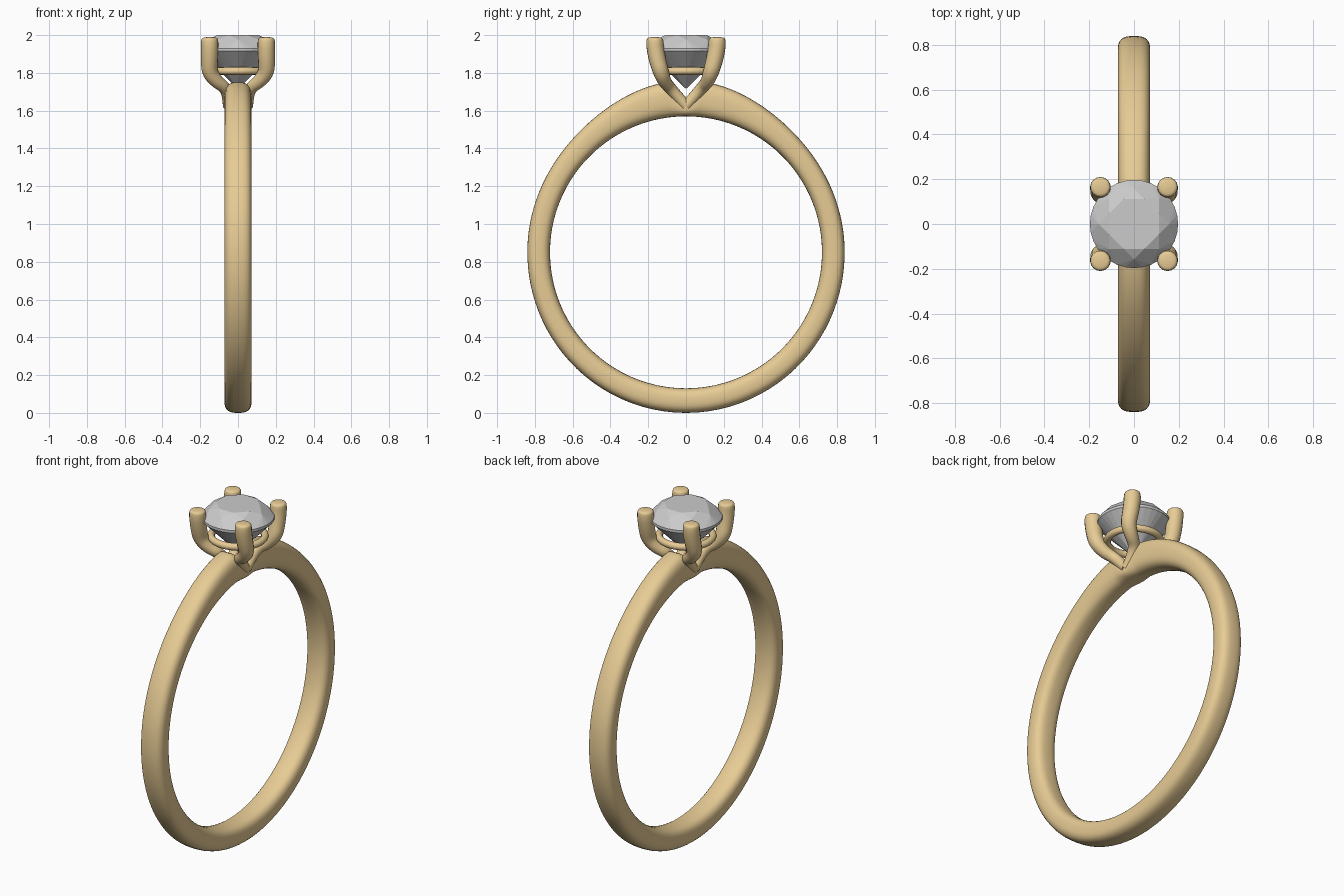
import bpy, bmesh
from math import pi, sin, cos, exp

if "Cube" in bpy.data.objects:
    bpy.data.objects.remove(bpy.data.objects["Cube"])

gold = bpy.data.materials.new("gold")
gold.diffuse_color = (0.8, 0.6, 0.3, 1)
gold.use_nodes = True
gold.node_tree.nodes["Principled BSDF"].inputs["Base Color"].default_value = gold.diffuse_color


def add_object(name, bm, mat=None):
    bmesh.ops.recalc_face_normals(bm, faces=bm.faces)
    me = bpy.data.meshes.new(name)
    bm.to_mesh(me)
    bm.free()
    ob = bpy.data.objects.new(name, me)
    bpy.context.collection.objects.link(ob)
    if mat:
        me.materials.append(mat)
    return ob


def smooth(ob, angle):
    bpy.ops.object.select_all(action='DESELECT')
    ob.select_set(True)
    bpy.context.view_layer.objects.active = ob
    bpy.ops.object.shade_smooth_by_angle(angle=angle)


def spow(v, p):
    return (1 if v >= 0 else -1) * abs(v) ** p


# band: rounded section swept round the finger hole, thicker at the top,
# with a V-shaped saddle under the stone
CZ, INNER, SIDES, HALF = 0.85, 0.72, 32, 70


def outer_radius(t):
    t = abs(t)
    shoulder = 0.84 + 0.07 * exp(-(t / 0.55) ** 2) + 0.01 * max(0, -cos(t)) ** 2
    saddle = 0.805 + 4.65 * t ** 1.69
    return min(shoulder, saddle)


half = [pi * (i / HALF) ** 1.6 for i in range(HALF + 1)]
angles = [-t for t in reversed(half[1:])] + half[:-1]
bm = bmesh.new()
rings = []
for t in angles:
    ro = outer_radius(t)
    mid, thick = (ro + INNER) / 2, (ro - INNER) / 2
    ring = []
    for k in range(SIDES):
        a = 2 * pi * k / SIDES
        x = 0.072 * spow(cos(a), 0.7)
        r = mid + thick * spow(sin(a), 0.75)
        ring.append(bm.verts.new((x, r * sin(t), CZ + r * cos(t))))
    rings.append(ring)
for i, a in enumerate(rings):
    b = rings[(i + 1) % len(rings)]
    for k in range(SIDES):
        n = (k + 1) % SIDES
        bm.faces.new((a[k], a[n], b[n], b[k]))
smooth(add_object("band", bm, gold), 0.7)

# four prongs: tapered tubes rising out of the saddle, domed at the top
path = [(.050, .000, 1.625, .030), (.053, .045, 1.675, .030), (.070, .088, 1.725, .032),
        (.115, .115, 1.755, .036), (.152, .133, 1.805, .042), (.151, .152, 1.87, .045),
        (.150, .163, 1.93, .046), (.150, .165, 1.965, .046), (.150, .165, 1.984, .042),
        (.150, .165, 1.989, .022), (.150, .165, 1.990, .001)]
cu = bpy.data.curves.new("prongs", 'CURVE')
cu.dimensions = '3D'
cu.bevel_depth = 1.0
cu.bevel_resolution = 6
cu.use_fill_caps = True
for sx in (-1, 1):
    for sy in (-1, 1):
        sp = cu.splines.new('NURBS')
        sp.points.add(len(path) - 1)
        for p, (x, y, z, r) in zip(sp.points, path):
            p.co = (sx * x, sy * y, z, 1)
            p.radius = r
        sp.order_u = 3
        sp.use_endpoint_u = True
        sp.resolution_u = 5
prongs = bpy.data.objects.new("prongs", cu)
bpy.context.collection.objects.link(prongs)
cu.materials.append(gold)
bpy.ops.object.select_all(action='DESELECT')
prongs.select_set(True)
bpy.context.view_layer.objects.active = prongs
bpy.ops.object.convert(target='MESH')
smooth(bpy.context.view_layer.objects.active, 0.9)

# gallery ring joining the prongs below the stone
bpy.ops.mesh.primitive_torus_add(location=(0, 0, 1.81), major_radius=0.145, minor_radius=0.02,
                                 major_segments=48, minor_segments=12)
gallery = bpy.context.object
gallery.name = "gallery_ring"
gallery.data.materials.append(gold)
smooth(gallery, 0.9)

# round brilliant stone: hull of facet corner rings (sides, radius, height, turn)
bm = bmesh.new()
for n, r, z, turn in ((8, .120, 2.0, 0), (8, .157, 1.9765, .5), (32, .197, 1.93, 0),
                      (32, .197, 1.915, 0), (8, .05, 1.762, .5), (1, 0, 1.715, 0)):
    for k in range(n):
        a = 2 * pi * (k + turn) / n + pi / 8
        bm.verts.new((r * cos(a), r * sin(a), z))
bmesh.ops.convex_hull(bm, input=bm.verts)
bmesh.ops.dissolve_limit(bm, angle_limit=0.02, verts=bm.verts, edges=bm.edges)
add_object("stone", bm)
